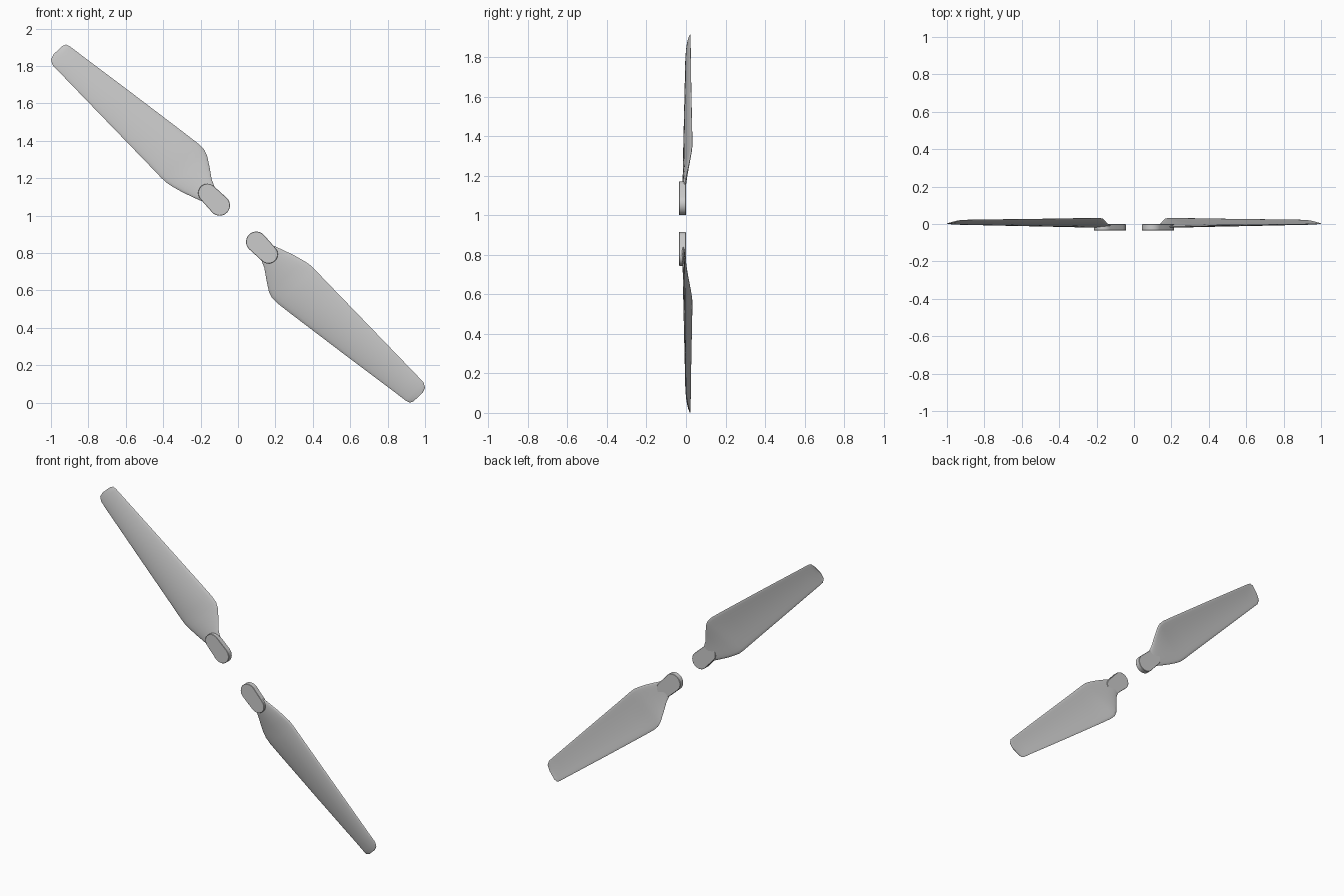
import bpy, bmesh, math

if "Cube" in bpy.data.objects:
    bpy.data.objects.remove(bpy.data.objects["Cube"])

MID_Z = 0.9575

# Blade sections, root to tip:
# leading x, y, z | trailing x, y, z | thickness, camber
SECTIONS = [
    (-0.150, -0.014, 1.068, -0.105, -0.012, 1.105, 0.014, 0.000),
    (-0.195, -0.014, 1.078, -0.122, -0.008, 1.145, 0.018, 0.001),
    (-0.240, -0.013, 1.098, -0.141,  0.000, 1.195, 0.018, 0.003),
    (-0.300, -0.012, 1.127, -0.152,  0.015, 1.260, 0.018, 0.007),
    (-0.350, -0.011, 1.155, -0.165,  0.027, 1.320, 0.018, 0.010),
    (-0.382, -0.010, 1.176, -0.180,  0.031, 1.352, 0.017, 0.011),
    (-0.410, -0.009, 1.202, -0.210,  0.031, 1.383, 0.017, 0.012),
    (-0.470, -0.008, 1.265, -0.290,  0.030, 1.445, 0.016, 0.012),
    (-0.700, -0.005, 1.503, -0.560,  0.026, 1.650, 0.012, 0.009),
    (-0.950, -0.001, 1.762, -0.850,  0.023, 1.868, 0.009, 0.006),
    (-0.992,  0.001, 1.806, -0.897,  0.022, 1.904, 0.007, 0.005),
    (-1.000,  0.003, 1.835, -0.918,  0.021, 1.915, 0.006, 0.003),
    (-0.986,  0.006, 1.863, -0.938,  0.019, 1.908, 0.005, 0.001),
]
N = 12


def section_ring(s):
    """Cambered airfoil loop: front side out, back side home."""
    lead, trail, thick, camber = s[:3], s[3:6], s[6], s[7]
    ring = []
    for i in range(2 * N):
        a = math.pi * i / N
        t = (1 - math.cos(a)) / 2
        half = thick / 2 * abs(math.sin(a)) ** 0.8
        x, y, z = (p + (q - p) * t for p, q in zip(lead, trail))
        y += (-half if i < N else half) - camber * 4 * t * (1 - t)
        ring.append((x, y, z))
    return ring


def loft(name, rings, turn):
    """Skin closed rings; turn=-1 gives the half-turn copy about the hub axis."""
    bm = bmesh.new()
    loops = [[bm.verts.new((turn * x, y, MID_Z + turn * (z - MID_Z))) for x, y, z in r]
             for r in rings]
    for a, b in zip(loops, loops[1:]):
        for i in range(len(a)):
            j = (i + 1) % len(a)
            bm.faces.new((a[i], a[j], b[j], b[i]))
    bm.faces.new(loops[0])
    bm.faces.new(loops[-1])
    bmesh.ops.recalc_face_normals(bm, faces=bm.faces[:])
    me = bpy.data.meshes.new(name)
    bm.to_mesh(me)
    bm.free()
    ob = bpy.data.objects.new(name, me)
    bpy.context.collection.objects.link(ob)
    bpy.ops.object.select_all(action='DESELECT')
    ob.select_set(True)
    bpy.context.view_layer.objects.active = ob
    bpy.ops.object.shade_smooth_by_angle(angle=math.radians(40))
    return ob


def stadium(y, inset):
    """Rounded mounting-tab outline at depth y."""
    pts = []
    for (cx, cz, r), start in (((-0.098, 1.055, 0.055), -3 * math.pi / 4),
                               ((-0.163, 1.121, 0.050), math.pi / 4)):
        for i in range(17):
            a = start + math.pi * i / 16
            pts.append((cx + (r - inset) * math.cos(a), y, cz + (r - inset) * math.sin(a)))
    return pts


tab = [stadium(-0.035, 0.002), stadium(-0.033, 0), stadium(-0.003, 0), stadium(-0.001, 0.002)]
blade = [section_ring(s) for s in SECTIONS]
for side, turn in (("upper", 1), ("lower", -1)):
    loft(side + "_blade", blade, turn)   # twisted blade
    loft(side + "_mount_tab", tab, turn)  # root fitting
